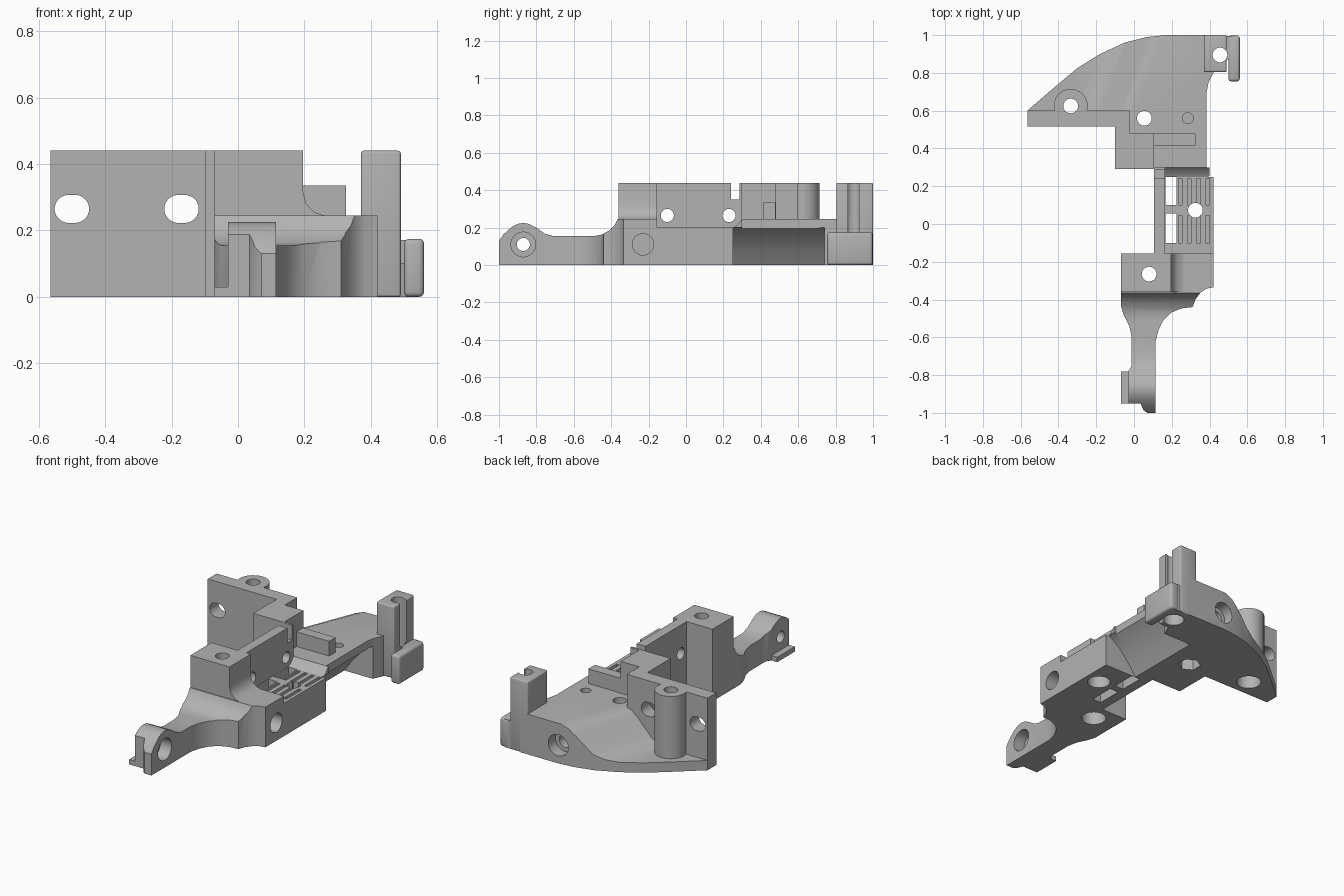
import bpy, bmesh, math
from mathutils import Vector

if "Cube" in bpy.data.objects:
    bpy.data.objects.remove(bpy.data.objects["Cube"], do_unlink=True)

grey = bpy.data.materials.new("plain grey")
grey.use_nodes = True
grey.diffuse_color = (0.45, 0.45, 0.45, 1)
grey.node_tree.nodes["Principled BSDF"].inputs["Base Color"].default_value = (0.45, 0.45, 0.45, 1)


def prism(name, pts, axis, lo, hi, bevel=0.0):
    """Extrude a closed profile along an axis."""
    place = {"x": lambda a, b, t: (t, a, b),
             "y": lambda a, b, t: (a, t, b),
             "z": lambda a, b, t: (a, b, t)}[axis]
    bm = bmesh.new()
    ends = [[bm.verts.new(place(a, b, t)) for a, b in pts] for t in (lo, hi)]
    n = len(pts)
    for ring in ends:
        bm.faces.new(ring)
    for i in range(n):
        j = (i + 1) % n
        bm.faces.new((ends[0][i], ends[0][j], ends[1][j], ends[1][i]))
    bmesh.ops.recalc_face_normals(bm, faces=bm.faces)
    if bevel:
        bmesh.ops.bevel(bm, geom=bm.edges[:], offset=bevel, segments=3,
                        profile=0.5, affect="EDGES")
    mesh = bpy.data.meshes.new(name)
    bm.to_mesh(mesh)
    bm.free()
    mesh.materials.append(grey)
    obj = bpy.data.objects.new(name, mesh)
    bpy.context.collection.objects.link(obj)
    return obj


def box(name, x0, x1, y0, y1, z0, z1, bevel=0.0):
    return prism(name, [(x0, y0), (x1, y0), (x1, y1), (x0, y1)], "z", z0, z1, bevel)


def rod(name, axis, a, b, r, lo, hi, sides=32, stretch=0.0):
    """Round rod, or a slot-shaped one when stretched sideways."""
    pts = []
    for i in range(sides):
        t = 2 * math.pi * (i + 0.5) / sides
        c = math.cos(t)
        pts.append((a + r * c + math.copysign(stretch, c), b + r * math.sin(t)))
    return prism(name, pts, axis, lo, hi)


def combine(obj, tools, operation):
    """Apply boolean tools to a part."""
    for tool in tools:
        mod = obj.modifiers.new("cut", "BOOLEAN")
        mod.operation, mod.solver, mod.object = operation, "EXACT", tool
    bpy.context.view_layer.update()
    dg = bpy.context.evaluated_depsgraph_get()
    mesh = bpy.data.meshes.new_from_object(obj.evaluated_get(dg))
    obj.modifiers.clear()
    obj.data = mesh


def overlaps(a, b):
    for i in range(3):
        p, q = [v.co[i] for v in a.data.vertices], [v.co[i] for v in b.data.vertices]
        if min(p) >= max(q) or min(q) >= max(p):
            return False
    return True


# Rear wing: outline trimmed by a ramp that drops towards the tip
wing = prism("rear_wing", [
    (-.565, .515), (-.565, .6), (-.42, .725), (-.3, .825), (-.18, .9), (-.05, .96),
    (.07, .99), (.17, 1), (.42, 1), (.42, .8), (.395, .75), (.385, .7), (.385, .3),
    (-.1, .3), (-.1, .515)], "z", 0, .3)
ramp = prism("ramp", [(-1, -.1), (-1, .06), (-.3, .06), (-.24, .07), (-.19, .095),
                      (-.1, .19), (-.06, .225), (-.01, .245), (1, .245), (1, -.1)],
             "y", .25, 1.1)
for v in ramp.data.vertices:
    v.co.x += .4 * (v.co.y - .6)
combine(wing, [ramp], "INTERSECT")

# Front arm: plan outline trimmed by its side profile with the foot hump
arm = prism("front_arm", [
    (-.07, -.155), (-.07, -.43), (-.055, -.48), (-.025, -.54), (-.012, -.6), (-.012, -.75),
    (-.03, -.78), (-.03, -.95), (.035, -.95), (.05, -.985), (.07, -1), (.115, -1),
    (.115, -.62), (.13, -.56), (.155, -.51), (.195, -.47), (.25, -.447), (.31, -.44),
    (.325, -.4), (.355, -.36), (.385, -.342), (.42, -.335), (.42, -.155)], "z", 0, .4)
side = prism("side", [
    (-1.1, -.1), (-1.1, .13), (-1, .13), (-.975, .165), (-.93, .205), (-.9, .22),
    (-.87, .225), (-.84, .22), (-.8, .2), (-.755, .168), (-.71, .155), (-.49, .155),
    (-.45, .163), (-.41, .185), (-.38, .215), (-.365, .245), (-.1, .245), (-.1, -.1)],
    "x", -.2, .6)
combine(arm, [side], "INTERSECT")

for tool in (ramp, side):
    bpy.data.objects.remove(tool, do_unlink=True)

parts = [
    wing, arm,
    # Upright walls and screw posts
    prism("rear_wall", [(-.565, .515), (-.1, .515), (-.1, .29), (.105, .29), (.105, .48),
                        (-.02, .48), (-.02, .6), (-.565, .6)], "z", 0, .44),
    rod("wall_boss", "z", -.335, .625, .09, 0, .44),
    prism("front_block", [(-.07, 0), (.26, 0), (.26, .245), (.23, .255), (.205, .28),
                          (.195, .32), (.195, .44), (-.07, .44)], "y", -.36, -.155),
    box("side_wall", .105, .165, -.16, .3, 0, .44),
    # Grille deck and the step up to the rear
    box("grille_deck", .105, .42, -.16, .25, 0, .2),
    prism("deck_step", [(.25, 0), (.25, .2), (.27, .21), (.3, .245), (.3, 0)],
          "x", .105, .4),
    box("cross_bar", .1, .325, .415, .478, .2, .335),
    # Corner post with its hook, and the foot lip
    box("corner_post", .37, .49, .805, 1, 0, .44, .008),
    box("hook", .5, .56, .755, .998, 0, .175, .015),
    box("hook_bridge", .47, .53, .87, .995, 0, .172),
    box("foot_lip", -.07, .0, -.95, -.78, 0, .03),
]

cutters = [
    # Slotted holes in the rear wall
    rod("c", "y", -.5, .265, .042, .4, .64, 32, .01),
    rod("c", "y", -.17, .265, .042, .4, .64, 32, .01),
    # Cross holes through the side wall and foot
    rod("c", "x", -.1, .265, .035, .05, .2),
    rod("c", "x", .23, .265, .035, .05, .2),
    rod("c", "x", -.87, .11, .035, -.1, .2),
    rod("c", "x", -.87, .11, .066, .04, .2),
    # Blind holes in the side, back and top
    rod("c", "x", -.23, .11, .057, .3, .5),
    rod("c", "y", .165, .11, .065, .93, 1.1),
    rod("c", "y", .165, .11, .04, .8, 1.1),
    rod("c", "z", .285, .56, .029, .15, .3),
    # Notch in the side wall, post slot, grille windows
    box("c", .09, .18, .24, .286, .35, .5),
    box("c", .455, .52, .865, .925, .175, .5),
    box("c", .166, .225, -.1, .055, -.1, .3),
    box("c", .166, .225, .1, .249, -.1, .3),
]
# Vertical screw holes with wider recesses underneath
for x, y, sides, r in ((-.335, .625, 32, .07), (.055, .56, 6, .065), (.08, -.265, 32, .07),
                       (.325, .073, 32, .065), (.455, .895, 32, .06)):
    cutters.append(rod("c", "z", x, y, .039, -.1, .6))
    cutters.append(rod("c", "z", x, y, r, -.1, .1, sides))
# Grille grooves
for i in range(4):
    x = .245 + .048 * i
    for y0, y1 in ((-.1, .045), (.1, .24)):
        cutters.append(box("c", x - .01, x + .01, y0, y1, .14, .3))
# Scooped underside along the rear edge
cutters.append(prism("c", [(.17, -.05), (.2, 0), (.25, .07), (.32, .15), (.39, .2),
                           (.5, .22), (.5, -.05)], "y", .25, .74))

for part in parts:
    combine(part, [c for c in cutters if overlaps(part, c)], "DIFFERENCE")
for c in cutters:
    bpy.data.objects.remove(c, do_unlink=True)

# Smooth rounded faces, keep edges sharp
bpy.ops.object.select_all(action="DESELECT")
for part in parts:
    part.select_set(True)
bpy.context.view_layer.objects.active = parts[0]
bpy.ops.object.shade_smooth_by_angle(angle=math.radians(32))
